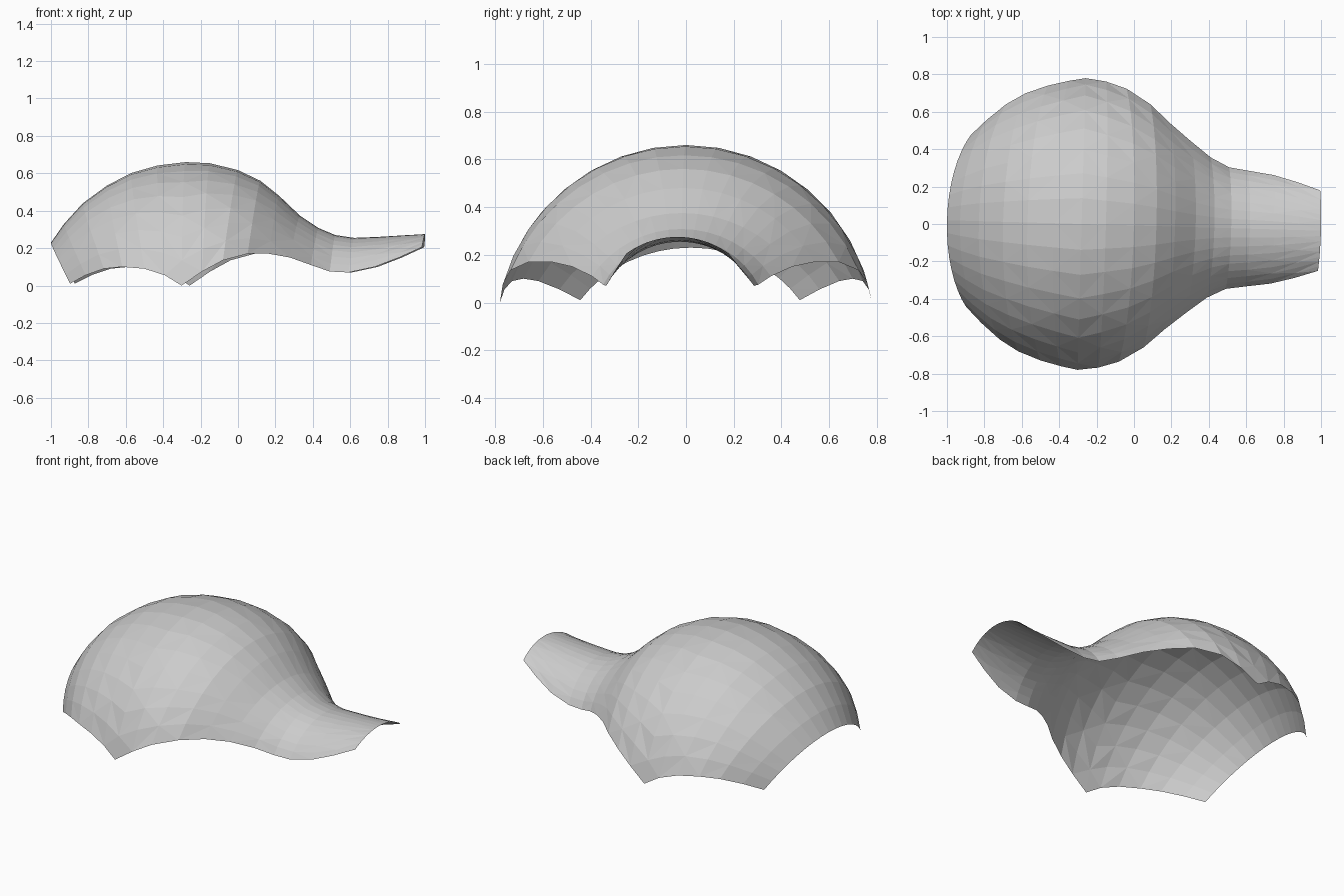
import bpy, bmesh, math
from mathutils import Matrix, Vector

if "Cube" in bpy.data.objects:
    bpy.data.objects.remove(bpy.data.objects["Cube"])

# Sections along the shell: ridge x, ridge z, edge x, edge half-width, edge z
SECTIONS = [
    (-1.00, .230, -.885, .460, .010), (-.93, .330, -.80, .545, .055),
    (-.83, .440, -.70, .630, .090), (-.70, .535, -.60, .690, .100),
    (-.57, .602, -.48, .735, .090), (-.43, .642, -.37, .763, .055),
    (-.28, .660, -.28, .780, .000), (-.15, .654, -.17, .765, .075),
    (.00, .617, -.06, .730, .135), (.12, .560, .07, .650, .170),
    (.22, .480, .18, .550, .170), (.33, .375, .29, .460, .150),
    (.43, .308, .40, .375, .110), (.52, .270, .50, .325, .075),
    (.62, .255, .60, .310, .070), (.75, .260, .74, .290, .100),
    (.88, .268, .87, .255, .150), (1.00, .275, .99, .215, .205),
]
COLUMNS = 16


def arch(xr, zr, xe, ye, ze):
    """Circular arc from one edge over the ridge to the other edge."""
    ridge = Vector((xr, 0, zr))
    down = Vector((xe, 0, ze)) - ridge
    h = down.length
    down.normalize()
    radius = (ye * ye + h * h) / (2 * h)
    half = math.atan2(ye, radius - h)
    points = []
    for i in range(COLUMNS + 1):
        a = half * (2 * i / COLUMNS - 1)
        p = ridge + down * radius * (1 - math.cos(a))
        p.y = radius * math.sin(a)
        points.append(p)
    return points


# Open canopy shell: dome flowing into a narrow arched entrance
bm = bmesh.new()
rows = [[bm.verts.new(p) for p in arch(*s)] for s in SECTIONS]
for j in range(len(rows) - 1):
    for i in range(COLUMNS):
        a, b = rows[j][i], rows[j + 1][i]
        c, d = rows[j + 1][i + 1], rows[j][i + 1]
        # alternating diagonals give the diamond facets
        tris = ((a, b, c), (a, c, d)) if (i + j) % 2 else ((a, b, d), (b, c, d))
        for t in tris:
            bm.faces.new(t)

# Slight twist of the plan about the dome centre
bmesh.ops.rotate(bm, verts=bm.verts, cent=(-.28, 0, 0),
                 matrix=Matrix.Rotation(math.radians(-1.6), 3, 'Z'))
bm.normal_update()
if sum(f.normal.z for f in bm.faces) < 0:
    bmesh.ops.reverse_faces(bm, faces=bm.faces)

mesh = bpy.data.meshes.new("canopy_shell")
bm.to_mesh(mesh)
bm.free()
bpy.context.collection.objects.link(bpy.data.objects.new("canopy_shell", mesh))
